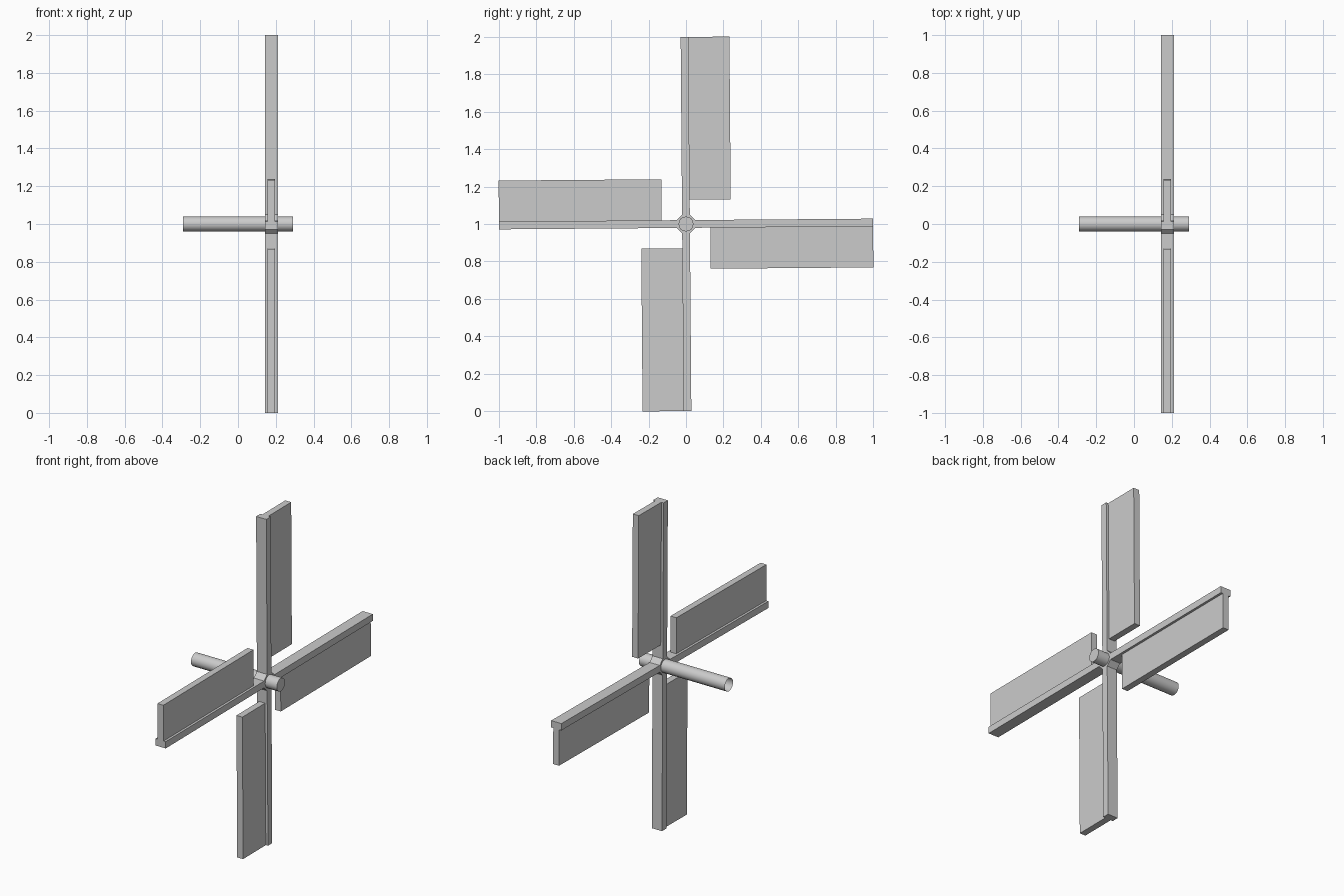
import bpy, bmesh
from math import radians, pi
from mathutils import Matrix, Vector

if "Cube" in bpy.data.objects:
    bpy.data.objects.remove(bpy.data.objects["Cube"])

X_MID, Z_MID = 0.177, 1.0
TILT = radians(0.45)


def finish(bm, name):
    bmesh.ops.recalc_face_normals(bm, faces=bm.faces)
    mesh = bpy.data.meshes.new(name)
    bm.to_mesh(mesh)
    bm.free()
    obj = bpy.data.objects.new(name, mesh)
    bpy.context.collection.objects.link(obj)
    return obj


def at_hub(angle):
    return Matrix.Translation((X_MID, 0, Z_MID)) @ Matrix.Rotation(angle, 4, 'X')


# Octagonal hub with four arms extruded from alternate sides
bm = bmesh.new()
bmesh.ops.create_cone(bm, cap_ends=True, segments=8, depth=0.069,
                      radius1=0.05412, radius2=0.05412,
                      matrix=Matrix.Rotation(pi / 2, 4, 'Y') @ Matrix.Rotation(pi / 8, 4, 'Z'))
bm.normal_update()
sides = [f for f in bm.faces
         if max(abs(f.normal.y), abs(f.normal.z)) > 0.99]
for f in sides:
    direction = f.normal.copy()
    new = bmesh.ops.extrude_discrete_faces(bm, faces=[f])['faces'][0]
    bmesh.ops.translate(bm, verts=new.verts, vec=direction * 0.95)
bmesh.ops.transform(bm, matrix=at_hub(TILT), verts=bm.verts)
finish(bm, "hub_and_arms")

# Flat rectangular sails, one beside each arm
for i in range(4):
    bm = bmesh.new()
    bmesh.ops.create_cube(bm, size=1)
    bmesh.ops.scale(bm, verts=bm.verts, vec=Vector((0.04, 0.22, 0.87)))
    bmesh.ops.translate(bm, verts=bm.verts, vec=Vector((0, 0.13, 0.565)))
    bmesh.ops.transform(bm, matrix=at_hub(TILT + i * pi / 2), verts=bm.verts)
    finish(bm, f"sail_{i + 1}")

# Round axle, closed at the sail end and open at the back
bm = bmesh.new()
bmesh.ops.create_cone(bm, cap_ends=True, segments=16, radius1=0.04, radius2=0.04, depth=0.58,
                      matrix=Matrix.Translation((0, 0, Z_MID)) @ Matrix.Rotation(pi / 2, 4, 'Y'))
back = [f for f in bm.faces if f.calc_center_median().x < -0.28]
bmesh.ops.delete(bm, geom=back, context='FACES_ONLY')
axle = finish(bm, "axle")
bpy.context.view_layer.objects.active = axle
axle.select_set(True)
bpy.ops.object.shade_smooth_by_angle(angle=radians(35))
